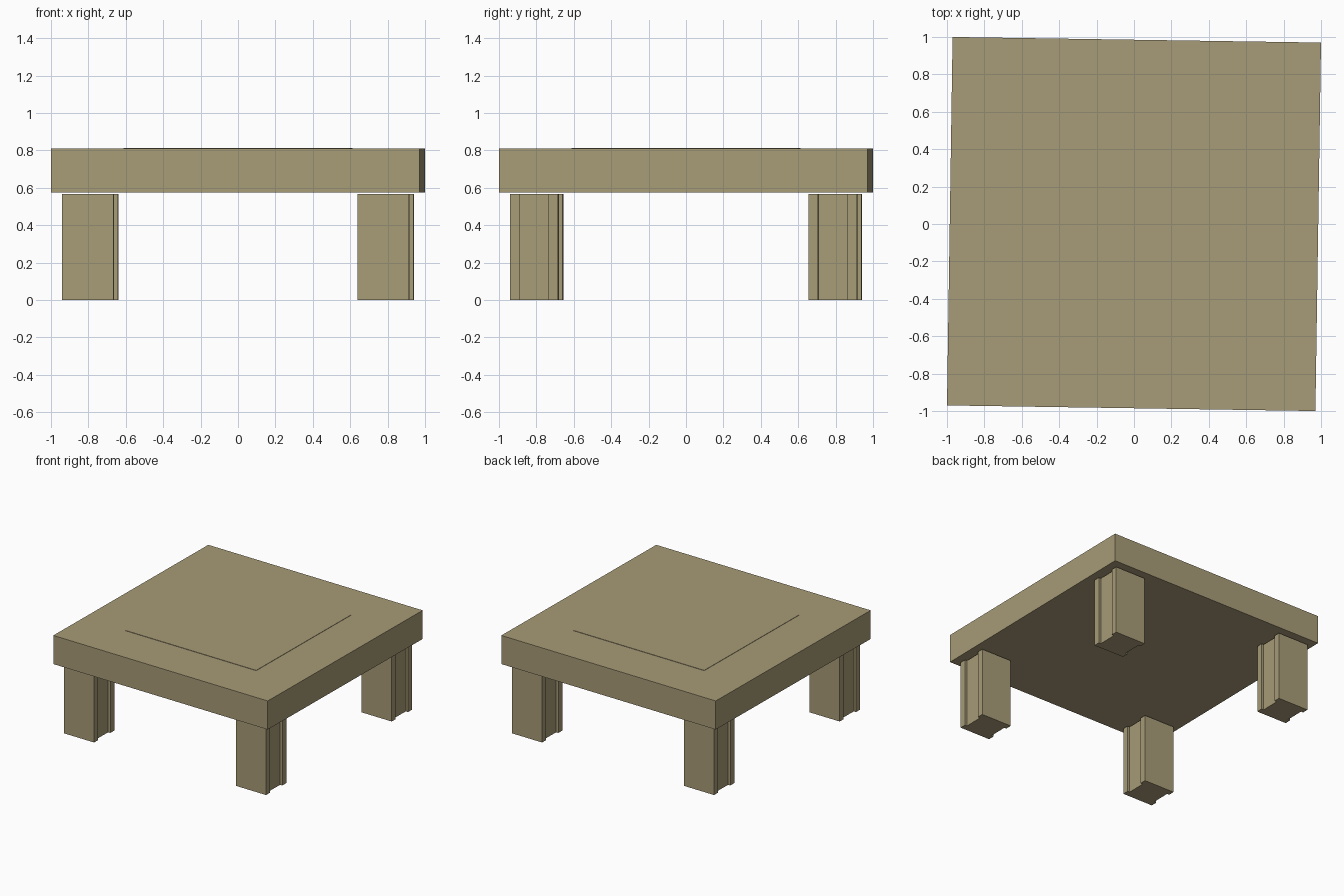
import bpy
import bmesh
from mathutils import Matrix

if "Cube" in bpy.data.objects:
    bpy.data.objects.remove(bpy.data.objects["Cube"], do_unlink=True)

wood = bpy.data.materials.new("khaki_wood")
wood.use_nodes = True
colour = (0.39, 0.33, 0.185, 1)
wood.diffuse_color = colour
wood.node_tree.nodes["Principled BSDF"].inputs["Base Color"].default_value = colour

# The whole table is turned slightly clockwise
TURN = Matrix.Rotation(-0.0152, 4, "Z")


def prism(name, outline, z0, z1, centre=(0, 0)):
    """Extrude a flat outline upward from z0 to z1."""
    bm = bmesh.new()
    base = bm.faces.new([bm.verts.new((x, y, z0)) for x, y in outline])
    top = bmesh.ops.extrude_face_region(bm, geom=[base])["geom"]
    verts = [v for v in top if isinstance(v, bmesh.types.BMVert)]
    bmesh.ops.translate(bm, verts=verts, vec=(0, 0, z1 - z0))
    bmesh.ops.recalc_face_normals(bm, faces=bm.faces)
    mesh = bpy.data.meshes.new(name)
    bm.to_mesh(mesh)
    bm.free()
    mesh.materials.append(wood)
    obj = bpy.data.objects.new(name, mesh)
    obj.matrix_world = TURN @ Matrix.Translation((*centre, 0))
    bpy.context.collection.objects.link(obj)
    return obj


def square(h):
    return [(-h, -h), (h, -h), (h, h), (-h, h)]


# Table top with a thin raised panel
prism("table_top", square(0.985), 0.575, 0.81)
prism("top_panel", square(0.603), 0.80, 0.813)

# Leg section: wide front and back boards, narrower core between them
W, D, CORE, INNER = 0.138, 0.129, 0.118, 0.078
right_side = [(W, -D), (W, -INNER), (CORE, -INNER),
              (CORE, INNER), (W, INNER), (W, D)]
section = right_side + [(-x, -y) for x, y in right_side]

for end, sy in (("front", -1), ("back", 1)):
    for side, sx in (("left", 1), ("right", -1)):
        prism(f"{end}_{side}_leg", section, 0, 0.567, (sx * 0.79, sy * 0.799))
